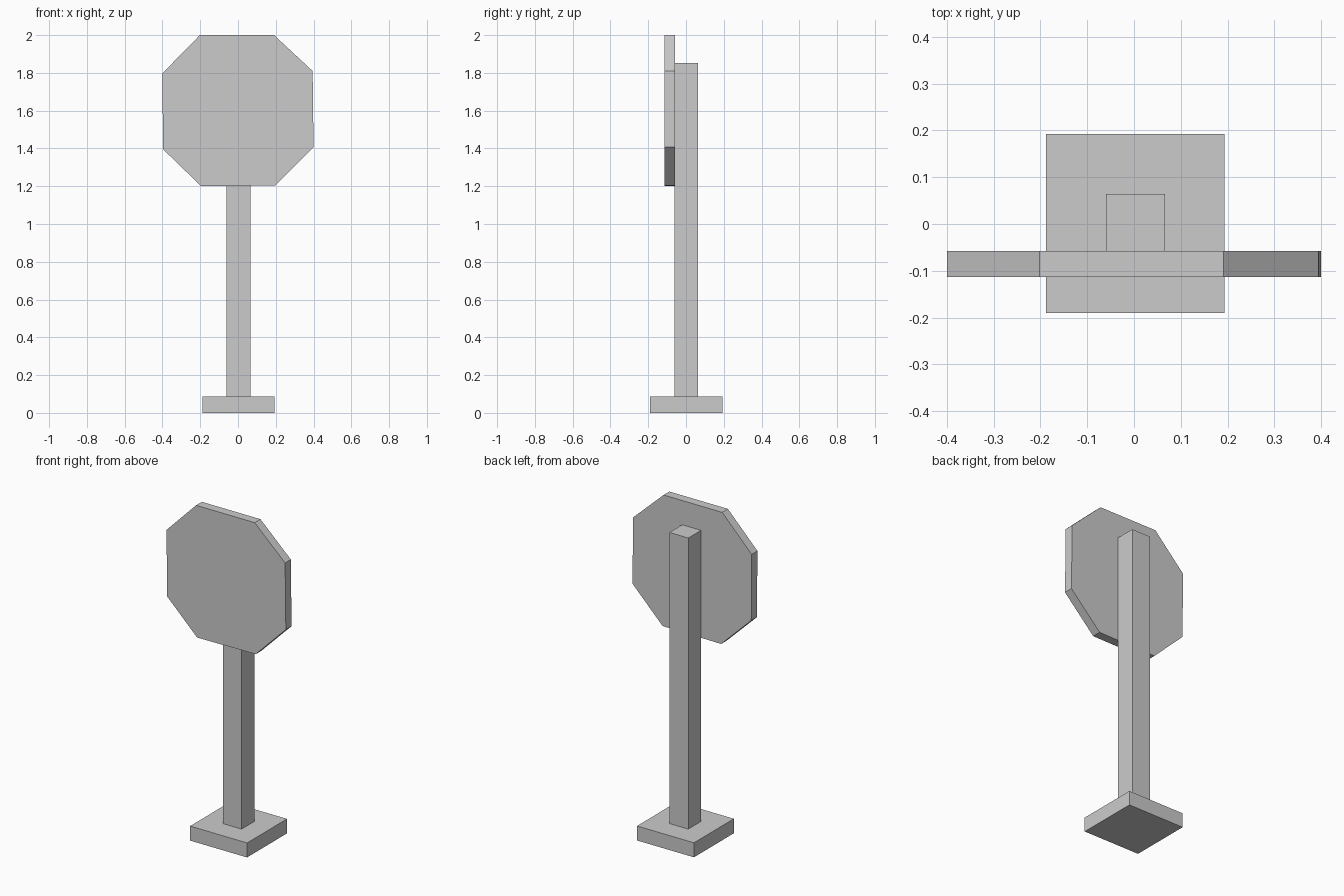
import bpy, bmesh

if "Cube" in bpy.data.objects:
    bpy.data.objects.remove(bpy.data.objects["Cube"])


def extrude_profile(name, points, axis_vec):
    """Solid made by pushing a flat outline along a vector."""
    bm = bmesh.new()
    face = bm.faces.new([bm.verts.new(p) for p in points])
    res = bmesh.ops.extrude_face_region(bm, geom=[face], use_keep_orig=True)
    verts = [g for g in res["geom"] if isinstance(g, bmesh.types.BMVert)]
    bmesh.ops.translate(bm, verts=verts, vec=axis_vec)
    bmesh.ops.recalc_face_normals(bm, faces=bm.faces)
    mesh = bpy.data.meshes.new(name)
    bm.to_mesh(mesh)
    bm.free()
    obj = bpy.data.objects.new(name, mesh)
    bpy.context.collection.objects.link(obj)
    return obj


def box(name, x0, x1, y0, y1, z0, z1):
    outline = [(x0, y0, z0), (x1, y0, z0), (x1, y1, z0), (x0, y1, z0)]
    return extrude_profile(name, outline, (0, 0, z1 - z0))


# Square foot and post
box("base", -0.188, 0.194, -0.19, 0.192, 0.0, 0.088)
box("post", -0.06, 0.066, -0.06, 0.064, 0.088, 1.853)

# Slightly tilted octagonal sign plate on the front of the post
octagon = [(-0.202, 2.0), (0.191, 2.0), (0.395, 1.81), (0.4, 1.407),
           (0.198, 1.204), (-0.195, 1.2), (-0.397, 1.396), (-0.4, 1.798)]
extrude_profile("sign_plate", [(x, -0.113, z) for x, z in octagon], (0, 0.055, 0))
